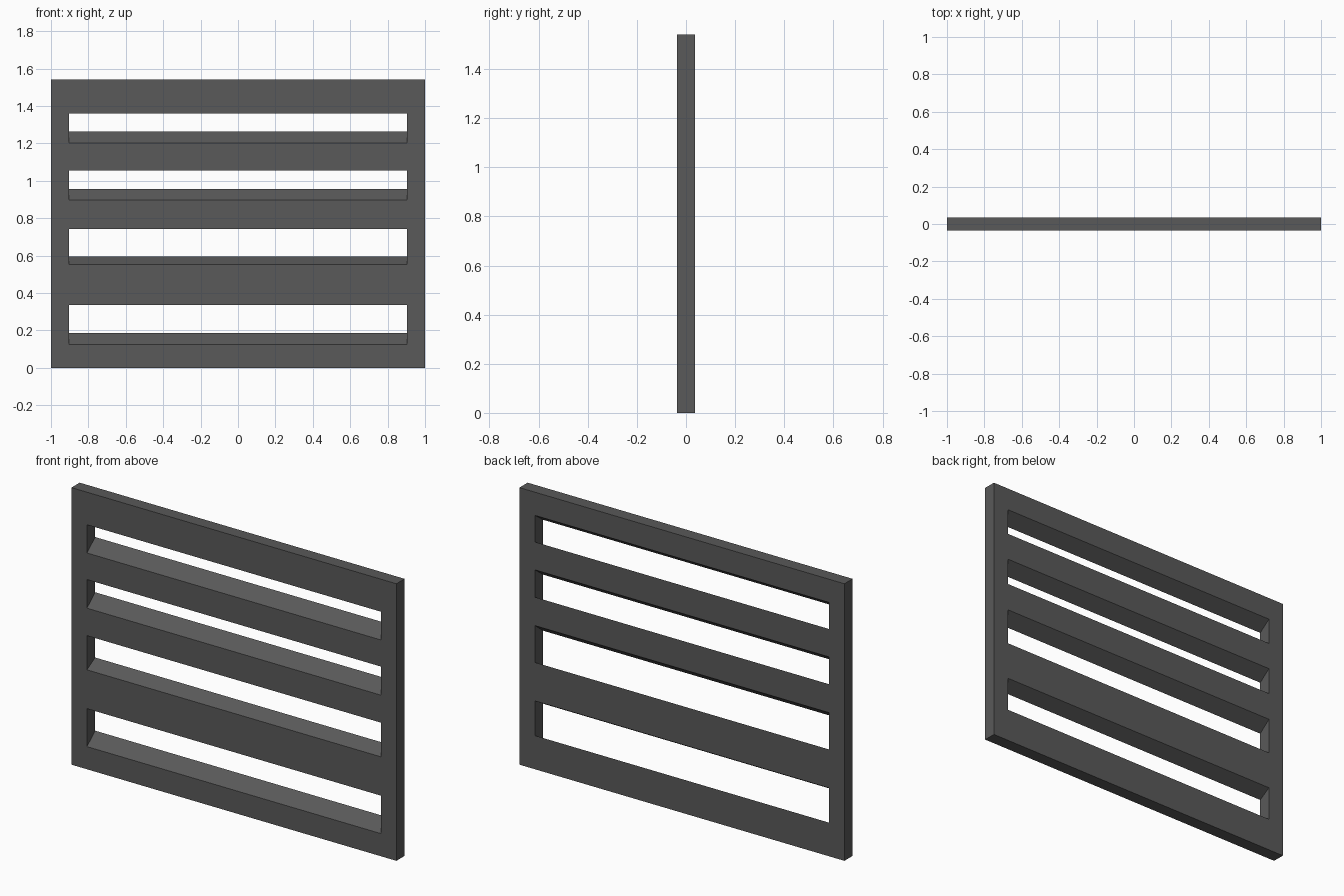
import bpy, bmesh

if "Cube" in bpy.data.objects:
    bpy.data.objects.remove(bpy.data.objects["Cube"])

W, T, H = 1.0, 0.036, 1.541   # half width, half thickness, height
SLOT_W = 0.904                # half width of the slots

# Slots: front bottom, front top, back top, back bottom heights
SLOTS = [
    (0.126, 0.337, 0.380, 0.187),
    (0.553, 0.743, 0.799, 0.594),
    (0.896, 1.055, 1.109, 0.957),
    (1.203, 1.360, 1.412, 1.264),
]


def add_prism(bm, profile, half):
    """Extrude a (y, z) profile along x from -half to half."""
    face = bm.faces.new([bm.verts.new((-half, y, z)) for y, z in profile])
    ext = bmesh.ops.extrude_face_region(bm, geom=[face])
    verts = [g for g in ext["geom"] if isinstance(g, bmesh.types.BMVert)]
    bmesh.ops.translate(bm, verts=verts, vec=(2 * half, 0, 0))


def make_object(name, prisms, half):
    bm = bmesh.new()
    for profile in prisms:
        add_prism(bm, profile, half)
    bmesh.ops.recalc_face_normals(bm, faces=bm.faces[:])
    mesh = bpy.data.meshes.new(name)
    bm.to_mesh(mesh)
    bm.free()
    obj = bpy.data.objects.new(name, mesh)
    bpy.context.collection.objects.link(obj)
    return obj


# Flat board
panel = make_object("slatted_panel", [[(-T, 0), (T, 0), (T, H), (-T, H)]], W)
mat = bpy.data.materials.new("dark_grey")
mat.diffuse_color = (0.1, 0.1, 0.1, 1)
mat.use_nodes = True
mat.node_tree.nodes["Principled BSDF"].inputs["Base Color"].default_value = mat.diffuse_color
panel.data.materials.append(mat)

# Sloping slot cutters, extended along their slope past both faces
k = 0.25
profiles = []
for fb, ft, bt, bb in SLOTS:
    db, dt = (bb - fb) * k, (bt - ft) * k
    y = T + 2 * T * k
    profiles.append([(-y, fb - db), (y, bb + db), (y, bt + dt), (-y, ft - dt)])
cutter = make_object("slot_cutter", profiles, SLOT_W)
cutter.hide_render = True
cutter.hide_viewport = True

# Cut the slots through the board
cut = panel.modifiers.new("slots", "BOOLEAN")
cut.operation = "DIFFERENCE"
cut.solver = "EXACT"
cut.object = cutter
